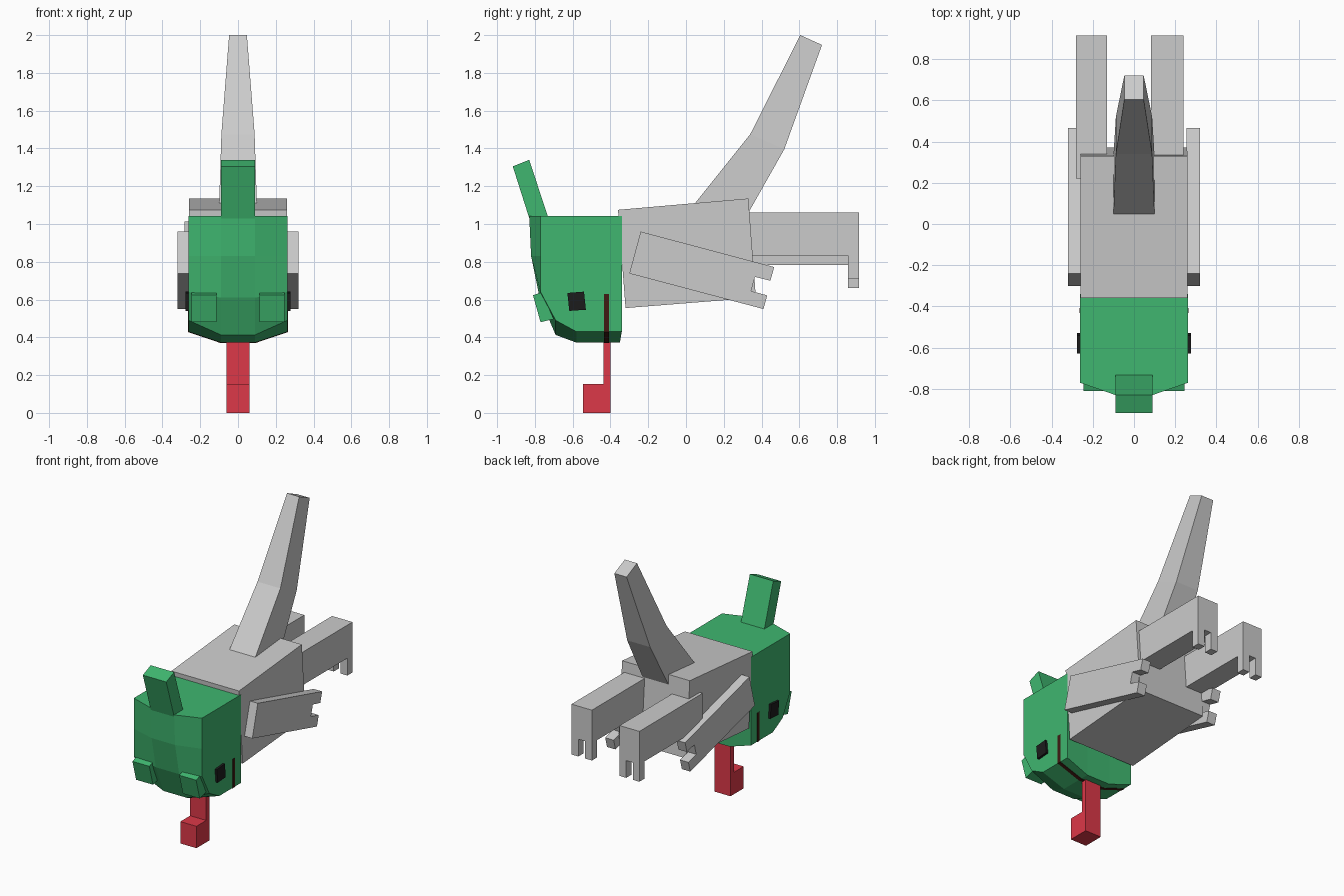
import bpy, bmesh

if "Cube" in bpy.data.objects:
    bpy.data.objects.remove(bpy.data.objects["Cube"])


def material(name, rgb):
    m = bpy.data.materials.new(name)
    m.diffuse_color = (*rgb, 1)
    m.use_nodes = True
    m.node_tree.nodes["Principled BSDF"].inputs["Base Color"].default_value = m.diffuse_color
    return m


GREEN = material("green", (0.05, 0.47, 0.16))
RED = material("red", (0.72, 0.04, 0.065))
BLACK = material("black", (0.012, 0.012, 0.012))
BROWN = material("dark_brown", (0.05, 0.01, 0.006))


def loft(name, rings, mat=None, mirror=False):
    """Closed solid through a series of rings with equal point counts."""
    bm = bmesh.new()
    loops = [[bm.verts.new(p) for p in ring] for ring in rings]
    n = len(loops[0])
    for a, b in zip(loops, loops[1:]):
        for i in range(n):
            j = (i + 1) % n
            bm.faces.new((a[i], a[j], b[j], b[i]))
    bm.faces.new(loops[0])
    bm.faces.new(loops[-1])
    bmesh.ops.recalc_face_normals(bm, faces=bm.faces)
    mesh = bpy.data.meshes.new(name)
    bm.to_mesh(mesh)
    bm.free()
    ob = bpy.data.objects.new(name, mesh)
    bpy.context.collection.objects.link(ob)
    if mat:
        mesh.materials.append(mat)
    if mirror:
        ob.modifiers.new("Mirror", 'MIRROR')
    return ob


def prism(name, profile, x0, x1, mat=None, mirror=False):
    """Side profile of (y, z) points extruded along x."""
    return loft(name, [[(x, y, z) for y, z in profile] for x in (x0, x1)], mat, mirror)


def rect(y0, y1, z0, z1):
    return [(y0, z0), (y1, z0), (y1, z1), (y0, z1)]


# Body
prism("body", [(-.36, 1.075), (.33, 1.135), (.37, .61), (-.32, .555)], -.26, .26)

# Head: flat side profiles with a bulging middle
outer = [(-.34, 1.043), (-.77, 1.043), (-.77, .83), (-.77, .64), (-.69, .49), (-.58, .43), (-.34, .43)]
inner = [(-.34, 1.043), (-.83, 1.043), (-.82, .83), (-.775, .61), (-.69, .413), (-.58, .372), (-.35, .372)]
stations = [(-.262, outer), (-.09, inner), (.09, inner), (.262, outer)]
loft("head", [[(x, y, z) for y, z in prof] for x, prof in stations], GREEN)

# Crest, nose plates and eyes
prism("crest", [(-.917, 1.305), (-.83, 1.34), (-.725, 1.02), (-.82, 1.0)], -.09, .09, GREEN)
prism("nose_plate", [(-.81, .623), (-.765, .638), (-.70, .497), (-.77, .48)], .115, .245, GREEN, True)
prism("eye", [(-.628, .635), (-.54, .642), (-.53, .546), (-.618, .54)], .25, .277, BLACK, True)

# Mouth slit wrapping under the head
mouth = [(-.264, .63), (-.264, .428), (-.09, .369), (.09, .369), (.264, .428), (.264, .63)]
loft("mouth", [[(x, y, z) for x, z in mouth] for y in (-.433, -.408)], BROWN)

# Tongue
prism("tongue", [(-.545, 0), (-.40, 0), (-.40, .40), (-.438, .40), (-.438, .152), (-.545, .152)],
      -.062, .062, RED)

# Tapered, bent tail: (half width, front point, back point)
tail = [(.10, (.04, 1.10), (.325, 1.05)), (.088, (.34, 1.475), (.52, 1.395)), (.047, (.605, 2.0), (.72, 1.948))]
loft("tail", [[(-w, *f), (w, *f), (w, *b), (-w, *b)] for w, f, b in tail])

# Front legs swept back, each with a notch between two toes
prism("front_leg", [(-.24, .96), (-.30, .738), (.41, .55), (.43, .622), (.345, .645),
                    (.365, .72), (.447, .70), (.467, .772)], .255, .32, mirror=True)

# Hind legs at slightly different heights, with two toes each
for side, x0, x1, top in (("left", -.282, -.13, 1.012), ("right", .083, .24, 1.062)):
    prism(f"hind_leg_{side}", rect(.22, .915, top - .23, top), x0, x1)
    w = (x1 - x0) / 3
    for i, x in enumerate((x0, x1 - w)):
        prism(f"hind_toe_{side}_{i + 1}", rect(.858, .915, top - .35, top - .23), x, x + w)
